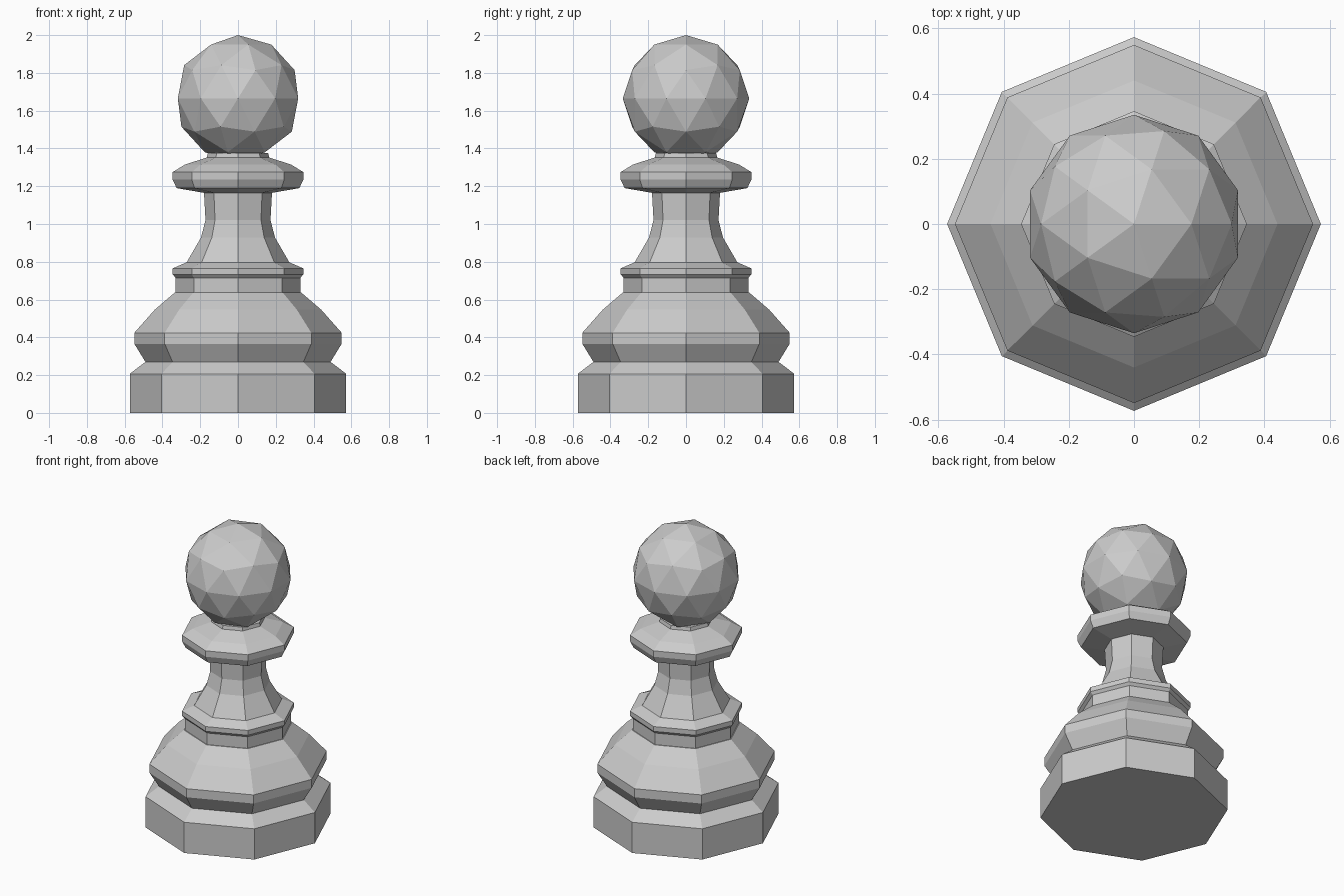
import bpy, bmesh
from math import cos, sin, tau

if "Cube" in bpy.data.objects:
    bpy.data.objects.remove(bpy.data.objects["Cube"])

SIDES = 8


def lathe(name, profile):
    """Closed, flat-shaded turned part from (radius, z) points, bottom to top."""
    bm = bmesh.new()
    rings = [[bm.verts.new((r * cos(tau * i / SIDES), r * sin(tau * i / SIDES), z))
              for i in range(SIDES)] for r, z in profile]
    for a, b in zip(rings, rings[1:]):
        for i in range(SIDES):
            j = (i + 1) % SIDES
            bm.faces.new((a[i], a[j], b[j], b[i]))
    bm.faces.new(rings[0][::-1])
    bm.faces.new(rings[-1])
    mesh = bpy.data.meshes.new(name)
    bm.to_mesh(mesh)
    bm.free()
    obj = bpy.data.objects.new(name, mesh)
    bpy.context.collection.objects.link(obj)
    return obj


# Turned body: foot, flared base, waist ring, neck, collar
lathe("body", [
    (0.573, 0), (0.573, 0.207),
    (0.49, 0.27), (0.549, 0.366), (0.549, 0.424),
    (0.44, 0.547), (0.335, 0.637),
    (0.33, 0.637), (0.33, 0.715), (0.346, 0.733), (0.346, 0.765),
    (0.272, 0.797), (0.196, 0.928), (0.172, 1.02), (0.18, 1.165),
    (0.325, 1.19), (0.346, 1.235), (0.346, 1.275),
    (0.28, 1.315), (0.165, 1.352), (0.16, 1.375),
])

# Faceted ball head
bpy.ops.mesh.primitive_ico_sphere_add(subdivisions=2, radius=0.335, location=(0, 0, 1.665))
bpy.context.object.name = "head"
